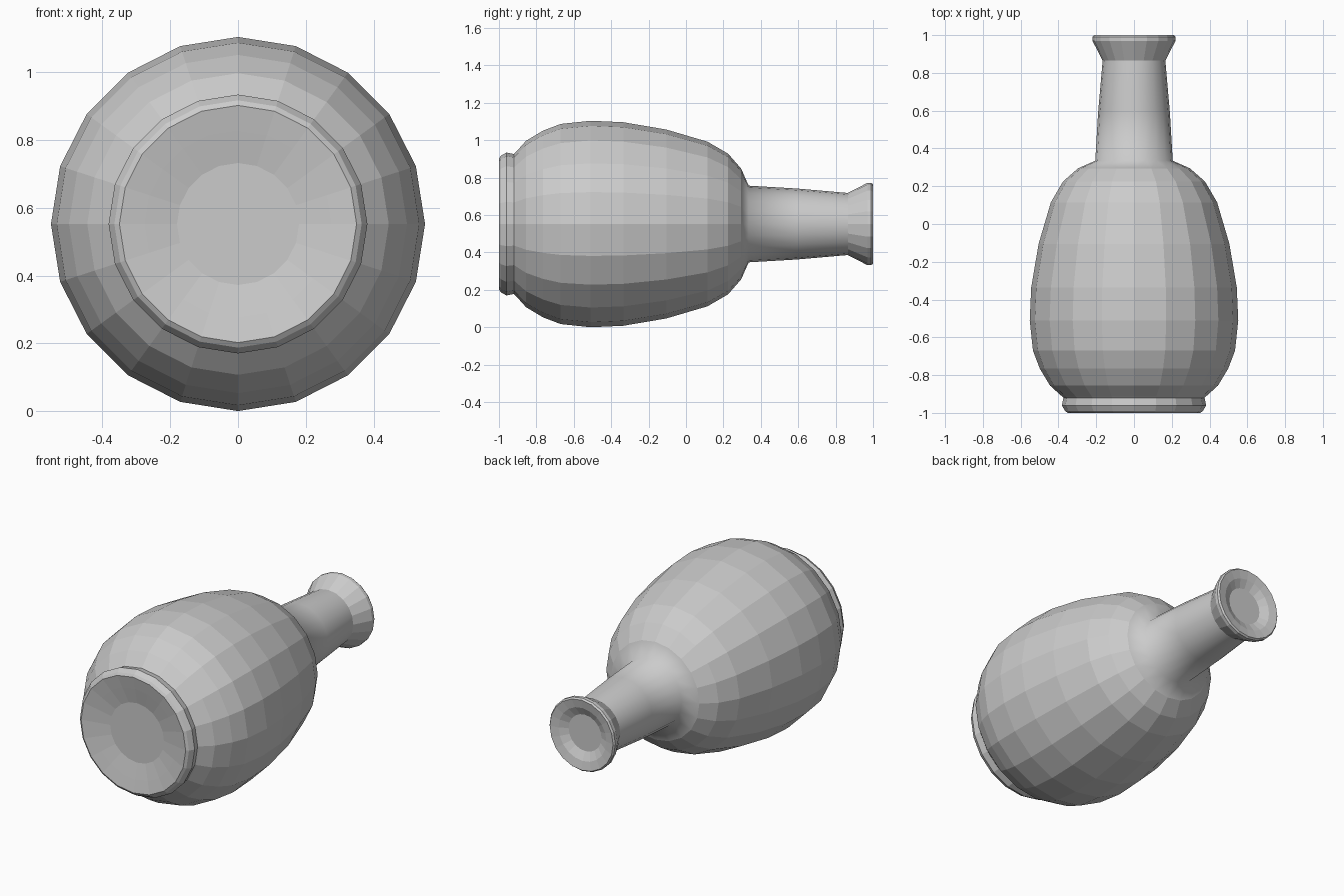
import bpy, bmesh, math

if "Cube" in bpy.data.objects:
    bpy.data.objects.remove(bpy.data.objects["Cube"])

SIDES = 20
CENTRE_Z = 0.552

# Profile along the y axis: (y, radius)
PROFILE = [
    (-0.965, 0.18), (-0.985, 0.275), (-1.0, 0.35),             # recessed base
    (-0.99, 0.365), (-0.96, 0.382), (-0.92, 0.374),            # foot ring
    (-0.912, 0.382), (-0.855, 0.445), (-0.765, 0.499),         # belly
    (-0.67, 0.535), (-0.51, 0.552), (-0.335, 0.544),
    (-0.105, 0.505), (0.115, 0.44), (0.225, 0.376),
    (0.295, 0.296), (0.335, 0.205),                            # shoulder
    (0.59, 0.19), (0.865, 0.166),                              # neck
    (0.97, 0.22), (0.99, 0.22), (1.0, 0.212),                  # lip
    (0.99, 0.16), (0.965, 0.11),                               # recessed mouth
]

bm = bmesh.new()
rings = []
for y, r in PROFILE:
    rings.append([bm.verts.new((r * math.sin(2 * math.pi * i / SIDES), y,
                                CENTRE_Z + r * math.cos(2 * math.pi * i / SIDES)))
                  for i in range(SIDES)])

# Skin between rings; the shoulder-to-neck transition is smooth
for k, (a, b) in enumerate(zip(rings, rings[1:])):
    for i in range(SIDES):
        j = (i + 1) % SIDES
        f = bm.faces.new((a[i], a[j], b[j], b[i]))
        f.smooth = 15 <= k <= 17

# Close the base and mouth
bm.faces.new(rings[0])
bm.faces.new(rings[-1])
bmesh.ops.recalc_face_normals(bm, faces=bm.faces[:])

mesh = bpy.data.meshes.new("bottle")
bm.to_mesh(mesh)
bm.free()
bpy.context.collection.objects.link(bpy.data.objects.new("bottle", mesh))
